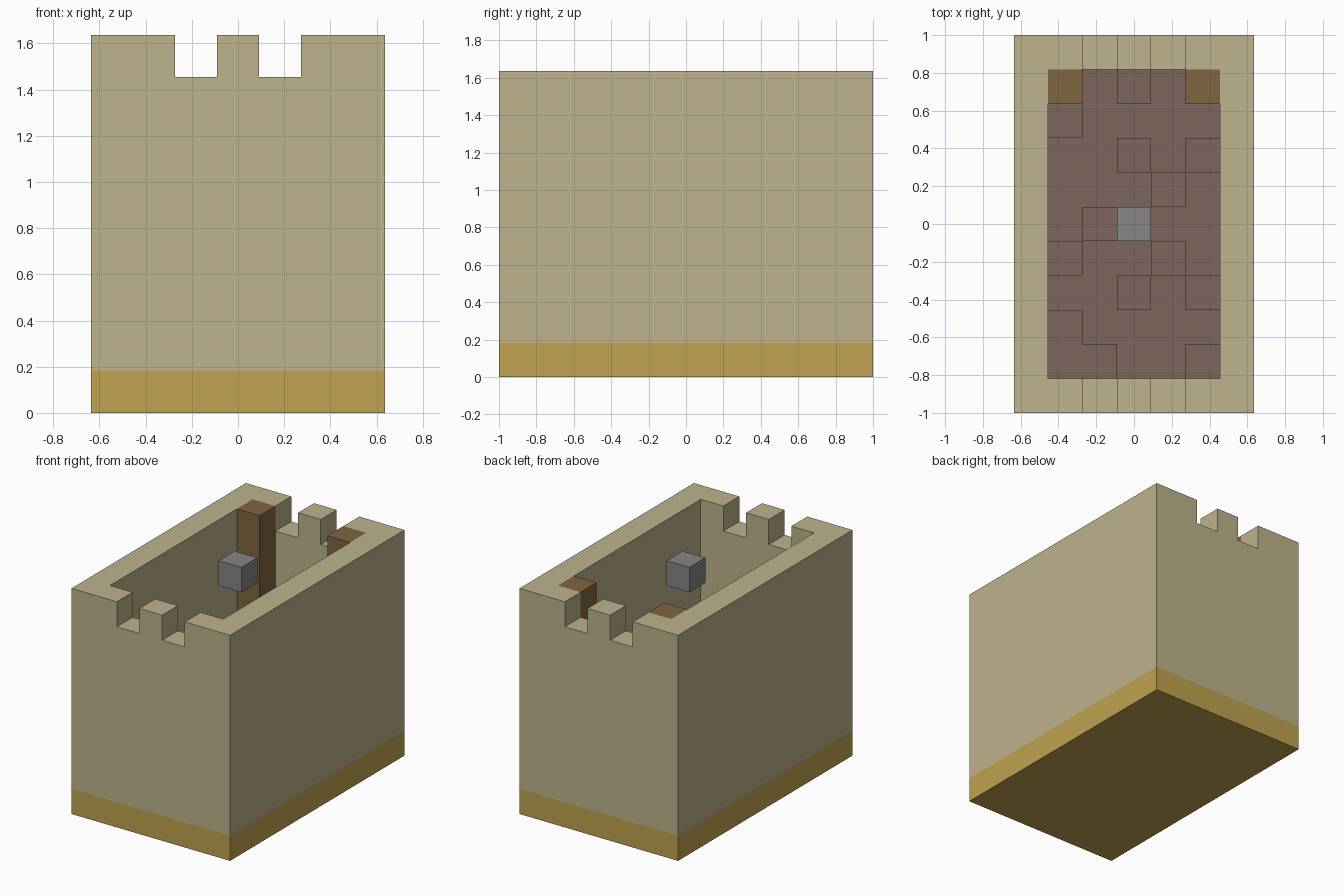
import bpy
import bmesh
from mathutils import Vector

cube = bpy.data.objects.get("Cube")
if cube:
    bpy.data.objects.remove(cube, do_unlink=True)

# The keep is a block grid: 7 wide, 11 long, 9 high
NX, NY, NZ = 7, 11, 9
U = 2 / NY


def srgb(r, g, b):
    def lin(c):
        c /= 255
        return c / 12.92 if c < 0.04 else ((c + 0.055) / 1.055) ** 2.4
    return (lin(r), lin(g), lin(b), 1)


def material(name, color):
    m = bpy.data.materials.new(name)
    m.use_nodes = True
    m.diffuse_color = color
    m.node_tree.nodes["Principled BSDF"].inputs["Base Color"].default_value = color
    return m


def block(x0, x1, y0, y1, z0, z1):
    """Set of cells in an inclusive range."""
    return {(x, y, z) for x in range(x0, x1 + 1)
            for y in range(y0, y1 + 1) for z in range(z0, z1 + 1)}


# Foundation slab
foundation = block(0, NX - 1, 0, NY - 1, 0, 0)

# Hollow walls with two gaps in the battlements at each end
walls = block(0, NX - 1, 0, NY - 1, 1, NZ - 1) - block(1, NX - 2, 1, NY - 2, 1, NZ - 1)
for x in (2, 4):
    for y in (0, NY - 1):
        walls.discard((x, y, NZ - 1))

# Two full-height posts in the back corners
posts = block(1, 1, NY - 2, NY - 2, 1, NZ - 1) | block(5, 5, NY - 2, NY - 2, 1, NZ - 1)

# Earth floor with scattered raised blocks, rows listed from the back
bumps = ["..#..", "#....", "..#.#", "...#.", ".#...",
         "#..#.", "..#.#", "#....", "##..#"]
floor = block(1, NX - 2, 1, NY - 2, 1, 1) - posts
for r, row in enumerate(bumps):
    floor |= {(c + 1, NY - 2 - r, 2) for c, ch in enumerate(row) if ch == "#"}

# Stone block hovering in the middle
stone = {(NX // 2, NY // 2, NZ - 1)}

parts = [
    ("foundation", foundation, material("ochre", srgb(191, 163, 79))),
    ("battlement_walls", walls, material("sandstone", srgb(189, 179, 140))),
    ("corner_posts", posts, material("brown wood", srgb(128, 102, 64))),
    ("earth_floor", floor, material("earth", srgb(125, 102, 92))),
    ("hovering_stone", stone, material("grey stone", srgb(134, 134, 134))),
]
solid = set().union(*(cells for _, cells, _ in parts))
origin = Vector((NX / 2, NY / 2, 0))


def build(name, cells, mat):
    """Skin the cells with only the faces that meet open air."""
    bm = bmesh.new()
    for cell in sorted(cells):
        for axis in range(3):
            for side in (0, 1):
                step = list(cell)
                step[axis] += 2 * side - 1
                if tuple(step) in solid:
                    continue
                a, b = (axis + 1) % 3, (axis + 2) % 3
                ring = []
                for i, j in ((0, 0), (1, 0), (1, 1), (0, 1)):
                    p = Vector(cell)
                    p[axis] += side
                    p[a] += i
                    p[b] += j
                    ring.append(bm.verts.new((p - origin) * U))
                bm.faces.new(ring if side else ring[::-1])
    bmesh.ops.remove_doubles(bm, verts=bm.verts, dist=U / 100)
    mesh = bpy.data.meshes.new(name)
    bm.to_mesh(mesh)
    bm.free()
    mesh.materials.append(mat)
    bpy.context.scene.collection.objects.link(bpy.data.objects.new(name, mesh))


for part in parts:
    build(*part)
